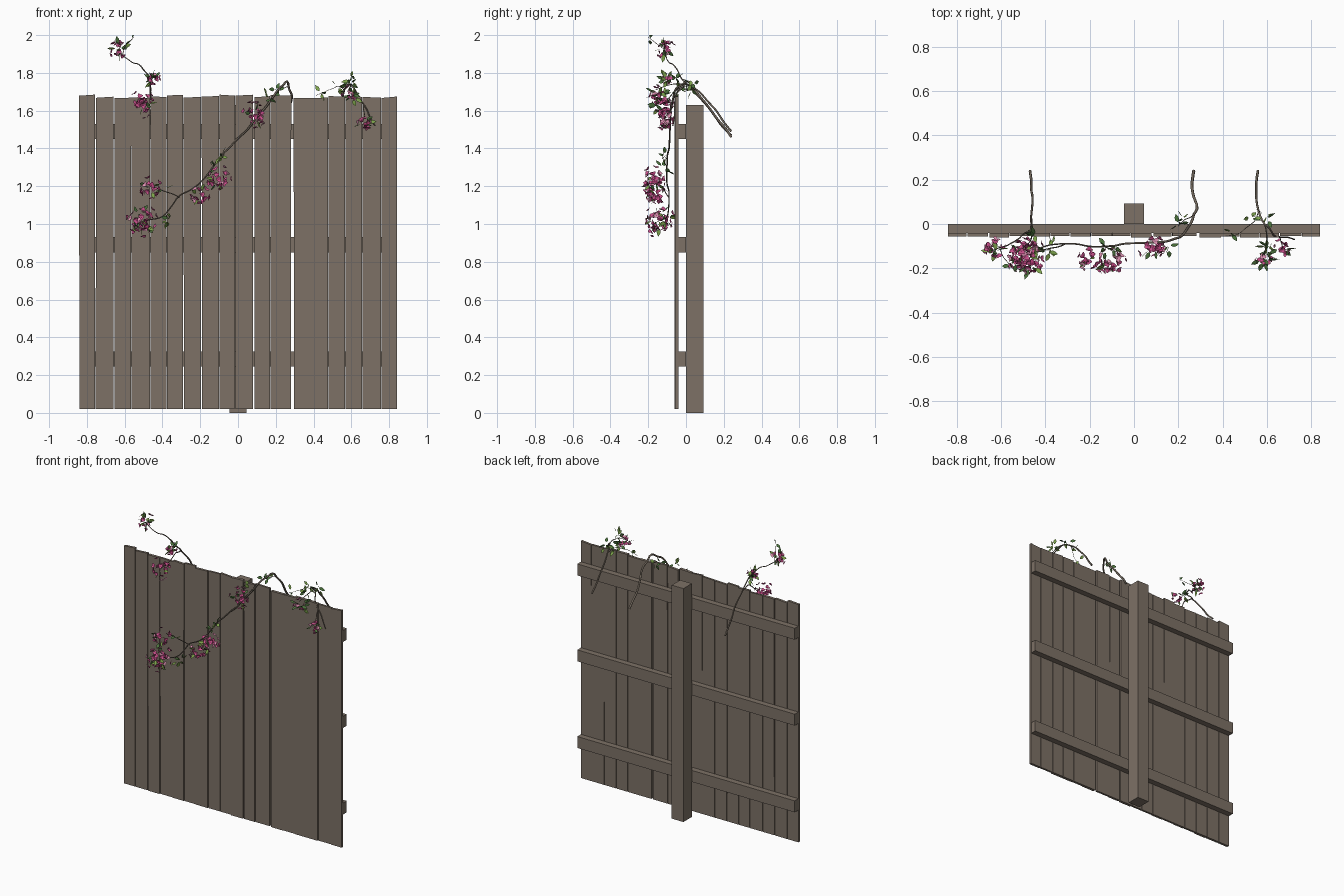
import bpy, bmesh, math, random
from mathutils import Vector, Matrix

if "Cube" in bpy.data.objects:
    bpy.data.objects.remove(bpy.data.objects["Cube"])

random.seed(11)


def material(name, rgb):
    m = bpy.data.materials.new(name)
    m.diffuse_color = (*rgb, 1)
    m.use_nodes = True
    m.node_tree.nodes["Principled BSDF"].inputs["Base Color"].default_value = m.diffuse_color
    return m


WOOD = material("weathered wood", (0.205, 0.166, 0.133))
BARK = material("vine bark", (0.165, 0.135, 0.105))
GREENS = [material("leaf green", (0.20, 0.36, 0.07)),
          material("dark leaf green", (0.07, 0.17, 0.045))]
PINKS = [material("magenta petal", (0.58, 0.08, 0.26)),
         material("deep magenta petal", (0.42, 0.045, 0.17)),
         material("pale pink petal", (0.72, 0.28, 0.44))]


def finish(name, bm, mats):
    me = bpy.data.meshes.new(name)
    bm.to_mesh(me)
    bm.free()
    for m in mats:
        me.materials.append(m)
    ob = bpy.data.objects.new(name, me)
    bpy.context.collection.objects.link(ob)
    return ob


def box(name, x0, x1, y0, y1, z0, z1, lean=0.0, slope=0.0):
    """Box whose lower end can shift sideways and whose top can slope."""
    bm = bmesh.new()
    bmesh.ops.create_cube(bm, size=1)
    for v in bm.verts:
        top, right = v.co.z > 0, v.co.x > 0
        x = (x1 if right else x0) + (0 if top else lean)
        z = z1 + (slope if right else -slope) if top else z0
        v.co = (x, y1 if v.co.y > 0 else y0, z)
    return finish(name, bm, [WOOD])


# Fence: post, three rails, eighteen planks
box("post", -0.045, 0.045, 0, 0.093, 0, 1.63)
for z in (0.285, 0.89, 1.49):
    box("rail", -0.84, 0.84, -0.04, 0, z - 0.04, z + 0.04)
LEFT = [-.841, -.753, -.653, -.563, -.462, -.377, -.288, -.192, -.097, -.013,
        .088, .173, .295, .393, .479, .569, .659, .76]
RIGHT = [-.757, -.660, -.565, -.466, -.379, -.291, -.196, -.1, -.016, .079,
         .169, .282, .392, .477, .566, .656, .757, .841]
TOP = [1.682, 1.671, 1.668, 1.668, 1.674, 1.682, 1.671, 1.676, 1.682,
       1.682, 1.674, 1.681, 1.668, 1.668, 1.676, 1.676, 1.671, 1.671]
for a, b, t in zip(LEFT, RIGHT, TOP):
    d = random.choice((0, 0.003, 0.006))
    box("plank", a, b, -0.06 + d, -0.04, 0.02, t,
        random.uniform(-0.0015, 0.0015), random.uniform(-0.003, 0.004))


# Vine stems: tapering, slightly crooked round curves
def stem(name, pts, r0, r1):
    cu = bpy.data.curves.new(name, 'CURVE')
    cu.dimensions = '3D'
    cu.bevel_depth = 1
    cu.bevel_resolution = 1
    cu.resolution_u = 3
    cu.use_fill_caps = True
    path = []
    for a, b in zip(pts, pts[1:]):
        jog = Vector([random.uniform(-.005, .005) for _ in range(3)])
        path += [Vector(a), (Vector(a) + Vector(b)) / 2 + jog]
    path.append(Vector(pts[-1]))
    sp = cu.splines.new('BEZIER')
    sp.bezier_points.add(len(path) - 1)
    for i, (p, q) in enumerate(zip(sp.bezier_points, path)):
        p.co = q
        p.handle_left_type = p.handle_right_type = 'AUTO'
        p.radius = r0 + (r1 - r0) * i / (len(path) - 1)
    for s in cu.splines:
        s.use_smooth = True
    cu.materials.append(BARK)
    bpy.context.collection.objects.link(bpy.data.objects.new(name, cu))


stem("left_vine", [(-.47, .24, 1.47), (-.465, .16, 1.56), (-.46, .08, 1.66),
                   (-.465, .02, 1.73), (-.47, -.03, 1.78), (-.525, -.07, 1.845),
                   (-.58, -.10, 1.87), (-.63, -.12, 1.92)], .006, .002)
stem("left_vine_drop", [(-.465, .04, 1.71), (-.46, -.03, 1.72),
                        (-.47, -.08, 1.68), (-.51, -.12, 1.63)], .004, .002)
stem("left_vine_tip", [(-.61, -.10, 1.90), (-.59, -.15, 1.95), (-.55, -.2, 1.99)],
     .002, .001)
stem("middle_vine", [(.27, .24, 1.46), (.262, .17, 1.55), (.285, .07, 1.68),
                     (.26, .01, 1.755), (.22, -.05, 1.72), (.14, -.08, 1.61),
                     (.05, -.085, 1.50), (-.05, -.09, 1.40), (-.12, -.10, 1.32),
                     (-.21, -.10, 1.21), (-.31, -.09, 1.15), (-.40, -.1, 1.04),
                     (-.50, -.13, 1.02)], .007, .003)
stem("middle_vine_fork", [(-.31, -.09, 1.14), (-.38, -.11, 1.17),
                          (-.46, -.14, 1.20)], .003, .002)
stem("middle_vine_twig", [(.27, .04, 1.73), (.23, .02, 1.71), (.20, -.01, 1.70)],
     .002, .0015)
stem("middle_vine_shoot", [(-.14, -.1, 1.30), (-.10, -.12, 1.34),
                           (-.07, -.12, 1.38)], .002, .0015)
stem("right_vine", [(.56, .24, 1.49), (.552, .16, 1.60), (.56, .07, 1.70),
                    (.59, .0, 1.74), (.63, -.05, 1.69), (.68, -.06, 1.61),
                    (.725, -.07, 1.52)], .006, .003)
stem("right_vine_side", [(.56, .05, 1.71), (.53, .0, 1.73), (.48, -.04, 1.71),
                         (.41, -.055, 1.68)], .002, .001)
stem("right_vine_front", [(.59, .0, 1.74), (.60, -.07, 1.74),
                          (.585, -.16, 1.71)], .003, .002)
stem("right_vine_drop", [(.66, -.06, 1.63), (.67, -.1, 1.58), (.66, -.12, 1.54)],
     .002, .0015)


def rand_dir():
    while True:
        v = Vector([random.uniform(-1, 1) for _ in range(3)])
        if 0.2 < v.length < 1:
            return v.normalized()


# Broad pointed blade, used for both leaves and petals; it lies across 'up'
def blade(bm, base, direction, up, length, width, mat):
    d = direction.normalized()
    side = d.cross(up).normalized() * width / 2
    lift = side.cross(d).normalized() * width * .06
    spine = [bm.verts.new(base), bm.verts.new(base + d * length)]
    left, right = ([bm.verts.new(base + d * length * t + s * side * w + lift)
                    for t, w in ((.3, .9), (.65, .8))] for s in (1, -1))
    for vs in ((spine[0], spine[1], left[1], left[0]),
               (spine[1], spine[0], right[0], right[1])):
        bm.faces.new(vs).material_index = mat


# Flower clusters: (centre, radius)
CLUSTERS = [((-.63, -.11, 1.925), .05), ((-.45, -.10, 1.77), .035),
            ((-.505, -.13, 1.635), .072), ((.09, -.10, 1.58), .068),
            ((-.10, -.17, 1.235), .07), ((-.205, -.15, 1.15), .055),
            ((-.465, -.18, 1.19), .057), ((-.51, -.14, 1.015), .086),
            ((.585, -.16, 1.69), .04), ((.665, -.11, 1.535), .042)]
flowers, leaves = bmesh.new(), bmesh.new()
for centre, rad in CLUSTERS:
    c = Vector(centre)
    for _ in range(int(4300 * rad * rad) + 3):
        n = rand_dir()
        p = c + n * rad * random.uniform(.3, 1)
        p.y = min(p.y, -0.07)
        turn = random.uniform(0, 6.28)
        mat = random.choice((0, 0, 0, 0, 1, 2))
        side = n.orthogonal().normalized()
        for k in range(3):
            out = Matrix.Rotation(turn + k * 2.094, 3, n) @ side
            blade(flowers, p, out + n * .45, n, random.uniform(.017, .022),
                  .02, mat)
    for _ in range(4):
        n = rand_dir()
        n.y = -abs(n.y)
        blade(leaves, c + n * rad * .5, n, rand_dir(),
              random.uniform(.035, .05), .022, random.randint(0, 1))

# Leaf sprays along the twigs: (centre, spread, count)
SPRAYS = [((-.56, -.19, 1.975), .01, 2), ((-.62, -.12, 1.93), .04, 7),
          ((-.45, -.05, 1.77), .03, 8), ((.20, .0, 1.71), .02, 4),
          ((.16, -.10, 1.67), .03, 4), ((.22, .03, 1.71), .015, 3),
          ((-.09, -.11, 1.36), .025, 5), ((-.12, -.11, 1.29), .03, 4),
          ((-.37, -.11, 1.03), .03, 8), ((-.40, -.12, 1.18), .025, 3),
          ((-.53, -.15, 1.04), .05, 9), ((.60, .03, 1.74), .03, 6),
          ((.60, -.10, 1.76), .03, 8), ((.53, .03, 1.72), .02, 4),
          ((.44, -.04, 1.69), .025, 3), ((.60, -.14, 1.68), .035, 9)]
for centre, spread, count in SPRAYS:
    for _ in range(count):
        n = rand_dir()
        p = Vector(centre) + n * spread * random.random()
        blade(leaves, p, n, rand_dir(), random.uniform(.032, .046), .022,
              random.choice((0, 1)))
for v in leaves.verts:
    v.co.z = min(v.co.z, 2.0)
finish("blossoms", flowers, PINKS)
finish("leaves", leaves, GREENS)
